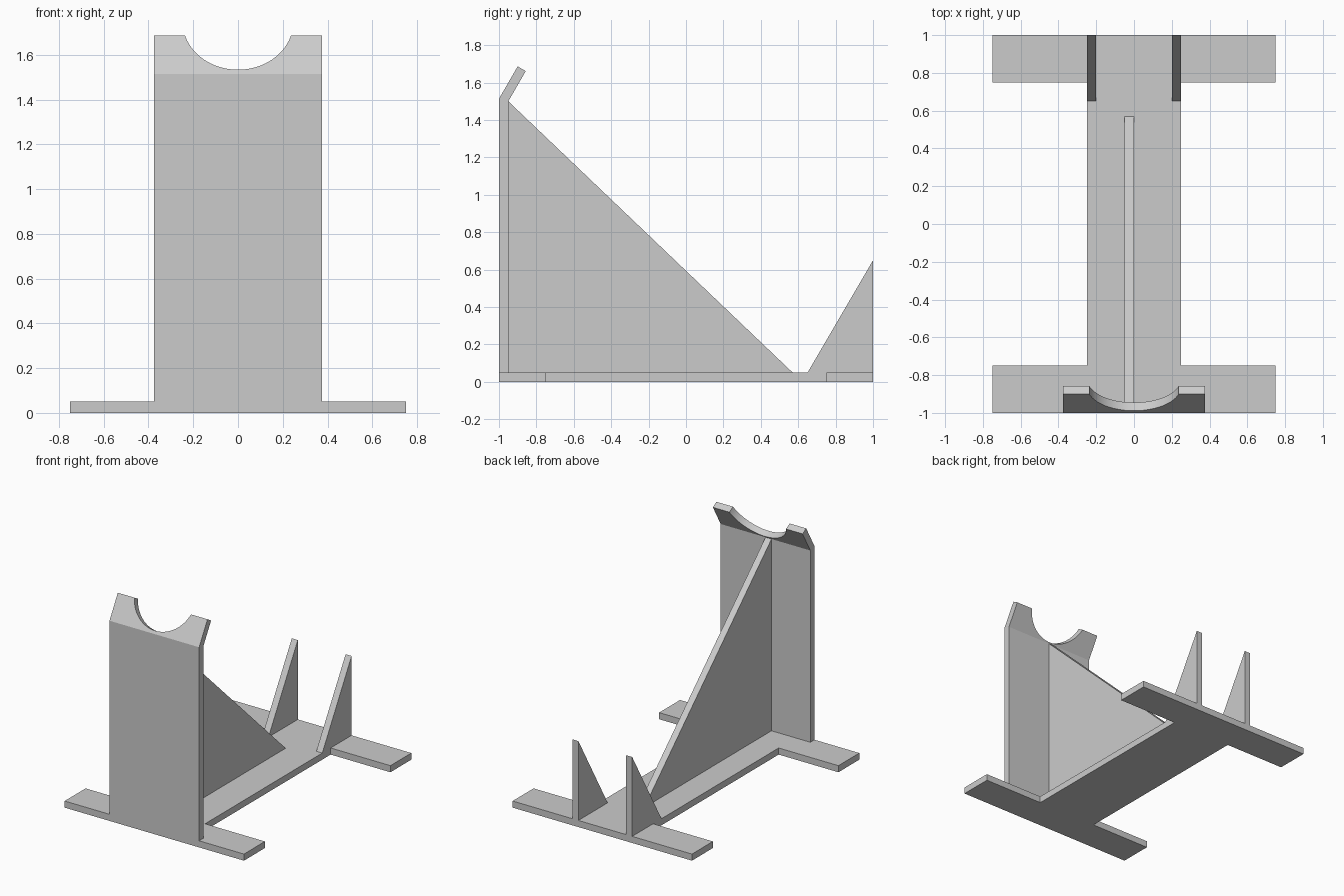
import bpy
import bmesh
from math import radians, sin, cos, tan
from mathutils import Vector

cube = bpy.data.objects.get("Cube")
if cube:
    bpy.data.objects.remove(cube, do_unlink=True)

# One plain grey for the whole stand
grey = bpy.data.materials.new("plain grey")
grey.use_nodes = True
colour = (0.6, 0.6, 0.6, 1)
grey.diffuse_color = colour
grey.node_tree.nodes["Principled BSDF"].inputs["Base Color"].default_value = colour


def prism(name, outline, direction):
    """Extrude a closed planar outline along a direction."""
    bm = bmesh.new()
    face = bm.faces.new([bm.verts.new(p) for p in outline])
    extruded = bmesh.ops.extrude_face_region(bm, geom=[face])["geom"]
    moved = [v for v in extruded if isinstance(v, bmesh.types.BMVert)]
    bmesh.ops.translate(bm, verts=moved, vec=direction)
    bmesh.ops.recalc_face_normals(bm, faces=bm.faces)
    mesh = bpy.data.meshes.new(name)
    bm.to_mesh(mesh)
    bm.free()
    mesh.materials.append(grey)
    obj = bpy.data.objects.new(name, mesh)
    bpy.context.collection.objects.link(obj)
    return obj


def side_prism(name, profile, x_min, x_max):
    """Extrude a (y, z) side profile across x."""
    return prism(name, [(x_min, y, z) for y, z in profile], (x_max - x_min, 0, 0))


T = 0.05          # sheet thickness
FOOT = 0.75       # half width of the feet, and where they stop along y
WEB = 0.25        # half width of the centre strip
BEND_Z = 1.5      # inner bend height of the upright
tilt = radians(30)

# Base: I-shaped plate
corner = [(FOOT, 1), (FOOT, FOOT), (WEB, FOOT)]
right = corner + [(x, -y) for x, y in reversed(corner)]
outline = right + [(-x, y) for x, y in reversed(right)]
prism("base_plate", [(x, y, 0) for x, y in outline], (0, 0, T))

# Upright: sheet with its top bent back
along = Vector((0, sin(tilt), cos(tilt)))
inward = Vector((0, cos(tilt), -sin(tilt)))
bend = Vector((0, -1, BEND_Z + T * tan(tilt / 2)))
tip = bend + along * 0.2
tip_back = tip + inward * T
upright = side_prism("upright", [(-1, T), bend.yz, tip.yz, tip_back.yz,
                                 (T - 1, BEND_Z), (T - 1, T)], -0.375, 0.375)

# Round cradle notch, cut square through the bent lip
centre = bend + along * 0.27
bpy.ops.mesh.primitive_cylinder_add(vertices=96, radius=0.247, depth=0.3,
                                    location=centre,
                                    rotation=inward.to_track_quat('Z', 'Y').to_euler())
cutter = bpy.context.object
cutter.name = "notch_cutter"
cutter.hide_render = True
cutter.data.materials.append(grey)
notch = upright.modifiers.new("notch", 'BOOLEAN')
notch.operation = 'DIFFERENCE'
notch.solver = 'EXACT'
notch.object = cutter
bpy.ops.object.select_all(action='DESELECT')
upright.select_set(True)
bpy.context.view_layer.objects.active = upright
bpy.ops.object.modifier_apply(modifier=notch.name)
bpy.data.objects.remove(cutter, do_unlink=True)
bpy.ops.object.shade_smooth_by_angle(angle=radians(20))

# Long triangular rib bracing the upright
side_prism("brace_rib", [(T - 1, T), (T - 1, BEND_Z), (0.57, T)], -T, 0)

# Pair of rear fins
for name, x in (("left_rear_fin", WEB - T), ("right_rear_fin", -WEB)):
    side_prism(name, [(0.65, T), (1, 0.65), (1, T)], x, x + T)
